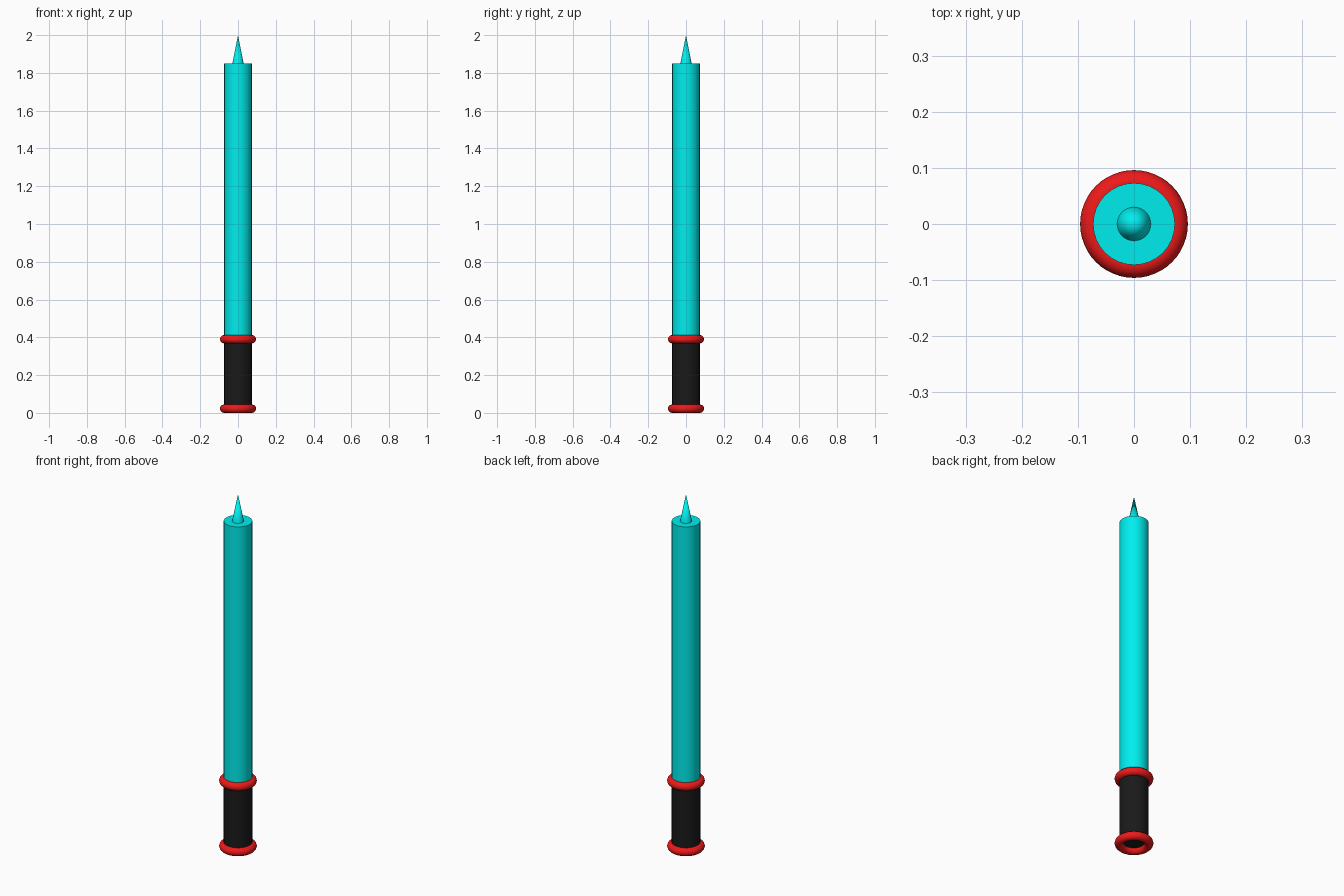
import bpy, bmesh, math

if "Cube" in bpy.data.objects:
    bpy.data.objects.remove(bpy.data.objects["Cube"])

SIDES = 32


def material(name, color):
    m = bpy.data.materials.new(name)
    m.diffuse_color = color
    m.use_nodes = True
    m.node_tree.nodes["Principled BSDF"].inputs["Base Color"].default_value = m.diffuse_color
    return m


CYAN = material("cyan", (0.0, 0.85, 0.85, 1))
BLACK = material("black", (0.01, 0.01, 0.01, 1))
RED = material("red", (0.85, 0.01, 0.01, 1))


def finish(obj, name, mat):
    obj.name = name
    obj.data.materials.append(mat)
    bpy.ops.object.shade_smooth_by_angle(angle=math.radians(40))
    return obj


def cylinder(name, radius, z0, z1, mat):
    bpy.ops.mesh.primitive_cylinder_add(vertices=SIDES, radius=radius, depth=z1 - z0,
                                        location=(0, 0, (z0 + z1) / 2))
    return finish(bpy.context.object, name, mat)


def ring(name, z, mat):
    bpy.ops.mesh.primitive_torus_add(major_radius=0.0735, minor_radius=0.0225,
                                     major_segments=48, minor_segments=12,
                                     location=(0, 0, z))
    return finish(bpy.context.object, name, mat)


# Handle with its two collars
cylinder("handle", 0.073, 0.025, 0.39, BLACK)
ring("pommel_ring", 0.0225, RED)
ring("guard_ring", 0.39, RED)

# Blade body
cylinder("blade", 0.073, 0.39, 1.85, CYAN)

# Pointed tip
bpy.ops.mesh.primitive_cone_add(vertices=SIDES, radius1=0.03, radius2=0, depth=0.15,
                                location=(0, 0, 1.925))
finish(bpy.context.object, "blade_tip", CYAN)
